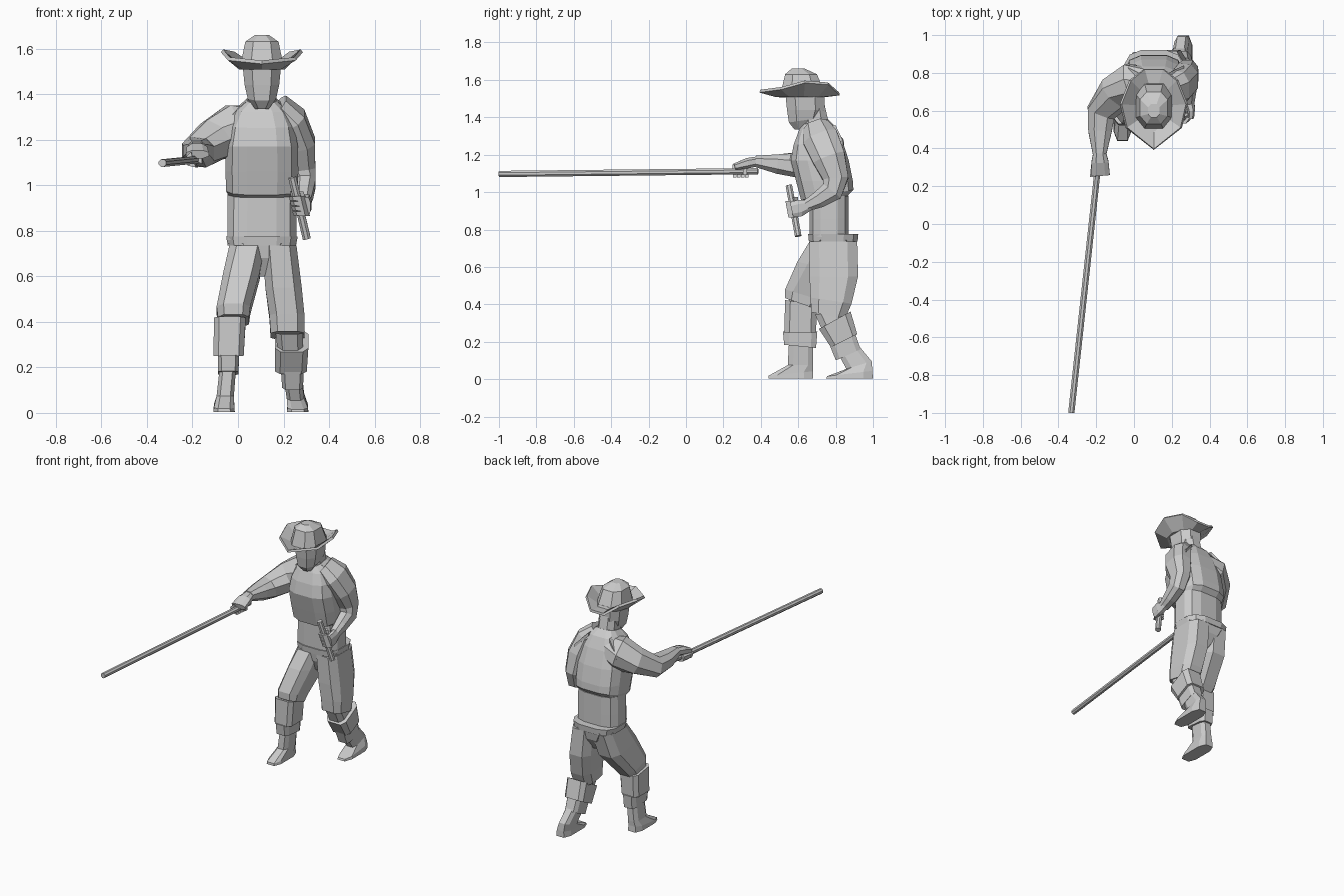
import bpy, bmesh
from math import cos, sin, pi, copysign, radians
from mathutils import Vector as V


def skin(name, rings, caps=True):
    """Bridge equal-length point rings into one flat-faced solid."""
    bm = bmesh.new()
    rows = [[bm.verts.new(p) for p in r] for r in rings]
    n = len(rows[0])
    for a, b in zip(rows, rows[1:]):
        for i in range(n):
            j = (i + 1) % n
            bm.faces.new((a[i], a[j], b[j], b[i]))
    if caps:
        bm.faces.new(rows[0][::-1])
        bm.faces.new(rows[-1])
    bmesh.ops.recalc_face_normals(bm, faces=bm.faces)
    me = bpy.data.meshes.new(name)
    bm.to_mesh(me)
    bm.free()
    ob = bpy.data.objects.new(name, me)
    bpy.context.collection.objects.link(ob)
    return ob


def outline(n, p):
    """Unit cross-section: p=1 is round, smaller p is boxier."""
    k = cos(pi / n) ** p
    f = lambda t: copysign(abs(t) ** p, t) / k
    return [(f(cos(2 * pi * (i + .5) / n)), f(sin(2 * pi * (i + .5) / n))) for i in range(n)]


def loft(name, sections, n=8, p=.6):
    """Sections are x, y, z, half width, half depth, slope of z along y."""
    return skin(name, [[(x + rx * u, y + ry * v, z + k * ry * v) for u, v in outline(n, p)]
                       for x, y, z, rx, ry, k in sections])


def tube(name, path, n=8, p=.8):
    """Path entries are x, y, z, radius sideways, radius in x."""
    pts = [V(q[:3]) for q in path]
    rings = []
    for i, q in enumerate(path):
        d = (pts[min(i + 1, len(pts) - 1)] - pts[max(i - 1, 0)]).normalized()
        a = d.cross(V((1, 0, 0))).normalized()
        b = a.cross(d)
        rings.append([pts[i] + a * u * q[3] + b * v * q[4] for u, v in outline(n, p)])
    return skin(name, rings)


def grip(side, start, end, u, v, spots, r=.026):
    """Four fingers and a thumb curled around a stick."""
    s, e = V(start), V(end)
    d = (e - s).normalized()
    for k, t in enumerate(spots):
        thumb = k == len(spots) - 1
        c = s + d * t
        arc = [radians(g) for g in ((-10, -60, -120) if thumb else (15, 75, 135, 200))]
        rings = []
        for a in arc:
            out = V(u) * cos(a) + V(v) * sin(a)
            m = c + out * r
            w = .012 if a < 2 else .009
            rings.append([m + d * w * i + out * w * j
                          for i, j in ((-1, -1), (1, -1), (1, 1), (-1, 1))])
        skin(f"{side}_thumb" if thumb else f"{side}_finger_{k + 1}", rings)


CX = .105

# Hat crown and upturned brim
loft("hat_crown", [(CX, .625, 1.525, .095, .12, 0), (CX, .615, 1.63, .073, .085, 0),
                   (CX, .60, 1.66, .03, .035, 0)], 8, .75)
half = [(0, .395, 1.54), (.145, .51, 1.555), (.175, .635, 1.59), (.125, .76, 1.58), (.05, .82, 1.525)]
outer = [(CX + x, y, z) for x, y, z in half] + [(CX - x, y, z) for x, y, z in half[:0:-1]]
mid = V((CX, .62, 1.515))
inner = [(mid.x + (x - mid.x) * .55, mid.y + (y - mid.y) * .6, 1.515) for x, y, z in outer]
centre = [mid + (V(q) - mid) * .3 for q in inner]
brim = skin("hat_brim", [centre, inner, outer], caps=False)
mod = brim.modifiers.new("thickness", "SOLIDIFY")
mod.thickness, mod.offset = .016, 0

# Head and neck
loft("head", [(CX, .625, 1.335, .03, .045, 0), (CX, .635, 1.385, .062, .085, .15),
              (CX, .64, 1.44, .076, .10, 0), (CX, .635, 1.54, .086, .105, 0)], 8, .75)
loft("neck", [(CX, .70, 1.30, .085, .085, .2), (CX, .69, 1.37, .062, .07, .2),
              (CX, .68, 1.47, .06, .06, 0)], 8, .8)

# Jacket with overhanging hem, shirt skirt below
loft("jacket", [(CX, .76, .96, .145, .10, .15), (CX, .755, .985, .157, .14, .2),
                (CX, .74, 1.06, .16, .152, 0), (CX, .715, 1.17, .158, .155, 0),
                (CX, .705, 1.265, .142, .13, .1), (CX, .70, 1.335, .11, .10, .15),
                (CX, .69, 1.375, .065, .07, .2)], 12, .65)
loft("shirt", [(CX, .765, .76, .152, .105, 0), (CX, .765, .86, .152, .105, 0),
               (CX, .765, .98, .15, .105, 0)], 12, .65)

# Belt and pelvis
loft("belt", [(CX, .787, .735, .15, .13, 0), (CX, .787, .775, .157, .134, 0)], 12, .65)
loft("pelvis", [(CX, .78, .60, .02, .07, 0), (CX, .785, .68, .09, .115, 0),
                (CX, .787, .745, .148, .126, 0)], 8, .65)

# Trouser legs
loft("right_thigh", [(-.02, .61, .405, .068, .08, -.35), (-.02, .63, .45, .074, .10, -.3),
                     (.015, .73, .60, .08, .135, -.2), (.04, .785, .735, .078, .125, 0)])
loft("left_thigh", [(.218, .76, .34, .075, .09, -.2), (.215, .775, .42, .077, .11, -.15),
                    (.20, .79, .55, .08, .13, 0), (.182, .787, .735, .075, .128, 0)])

# Lower legs: knees, gaiters and shoes
loft("right_knee", [(-.03, .615, .37, .055, .065, 0), (-.025, .615, .45, .05, .065, 0)])
loft("right_gaiter", [(-.041, .61, .25, .066, .085, 0), (-.036, .615, .41, .07, .085, -.15)], p=.45)
loft("right_cuff", [(-.043, .61, .175, .045, .085, -.1), (-.042, .61, .255, .047, .092, 0)], p=.45)
loft("left_knee", [(.232, .81, .27, .055, .07, .5), (.225, .765, .36, .06, .075, .2)])
loft("left_gaiter", [(.232, .845, .205, .07, .07, .5), (.236, .795, .315, .073, .085, .55)], p=.45)
loft("left_cuff", [(.24, .867, .13, .046, .066, .45), (.238, .835, .215, .05, .068, .45)], p=.45)
loft("right_shoe", [(-.061, .56, .003, .047, .12, 0), (-.061, .56, .03, .045, .118, .1),
                    (-.056, .612, .075, .038, .068, 0), (-.045, .615, .19, .036, .065, 0)])
loft("left_shoe", [(.262, .874, .003, .047, .125, 0), (.262, .876, .03, .045, .122, .12),
                   (.252, .925, .075, .038, .068, .3), (.242, .87, .155, .04, .055, .4)])

# Staff held forward and short stick held at the side
STAFF = ((-.182, .385, 1.112), (-.332, -1, 1.097))
STICK = ((.302, .60, .765), (.238, .55, 1.035))
for name, ends, r in (("staff", STAFF, .0165), ("short_stick", STICK, .0175)):
    tube(name, [(*q, r, r) for q in ends], 8, 1)

# Arms
tube("right_sleeve", [(.09, .75, 1.265, .075, .075), (-.01, .74, 1.245, .105, .105),
                      (-.10, .69, 1.20, .085, .09), (-.175, .59, 1.145, .066, .075),
                      (-.18, .49, 1.15, .052, .062), (-.182, .37, 1.165, .03, .036)])
tube("left_sleeve", [(.17, .70, 1.34, .07, .06), (.235, .72, 1.285, .095, .065),
                     (.27, .765, 1.18, .088, .07), (.285, .80, 1.07, .068, .055),
                     (.295, .78, 1.005, .06, .046), (.29, .71, .96, .045, .04),
                     (.287, .64, .925, .03, .032)])

# Shoulder yoke panels
for side, s in (("right", -1), ("left", 1)):
    skin(f"{side}_shoulder_panel",
         [[(CX + s * x, y, z + h) for x, y, z in ((.07, .66, 1.345), (.15, .66, 1.27),
                                                 (.16, .84, 1.25), (.08, .80, 1.335))]
          for h in (0, .022)])

# Hands
tube("right_palm", [(-.182, .385, 1.165, .026, .032), (-.18, .33, 1.155, .028, .045),
                    (-.178, .26, 1.135, .018, .05)])
grip("right", *STAFF, (0, 0, 1), (-1, 0, 0), (.06, .082, .104, .126, .07))
tube("left_palm", [(.29, .66, .93, .028, .028), (.303, .61, .915, .045, .02),
                   (.302, .565, .905, .042, .016)])
grip("left", *STICK, (.98, .2, 0), (.2, -.98, 0), (.115, .138, .161, .184, .205))
